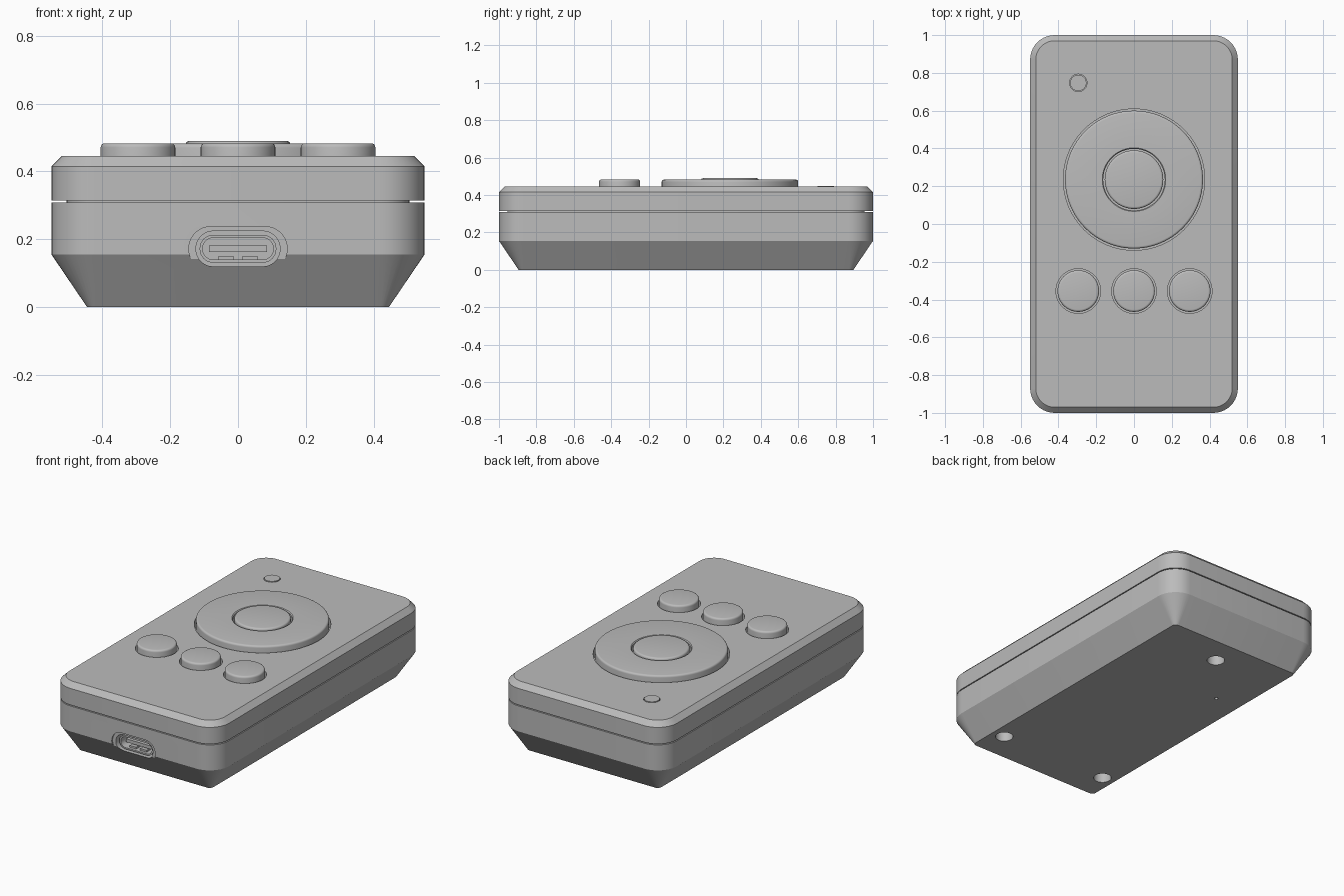
import bpy, bmesh, math

if "Cube" in bpy.data.objects:
    bpy.data.objects.remove(bpy.data.objects["Cube"])

grey = bpy.data.materials.new("light_grey_plastic")
grey.diffuse_color = (0.5, 0.5, 0.5, 1)
grey.use_nodes = True
grey.node_tree.nodes["Principled BSDF"].inputs["Base Color"].default_value = grey.diffuse_color


def finish(name, bm):
    bmesh.ops.recalc_face_normals(bm, faces=bm.faces)
    me = bpy.data.meshes.new(name)
    bm.to_mesh(me)
    bm.free()
    me.materials.append(grey)
    ob = bpy.data.objects.new(name, me)
    bpy.context.collection.objects.link(ob)
    return ob


def rounded_rect(hx, hy, r, n=10):
    pts = []
    for k, (sx, sy) in enumerate([(1, 1), (-1, 1), (-1, -1), (1, -1)]):
        for i in range(n + 1):
            a = math.pi / 2 * (k + i / n)
            pts.append((sx * (hx - r) + r * math.cos(a), sy * (hy - r) + r * math.sin(a)))
    return pts


def loft(name, rings, closed=False):
    """Skin a list of equal point rings; cap the ends or join last to first."""
    bm = bmesh.new()
    loops = [[bm.verts.new(p) for p in ring] for ring in rings]
    pairs = list(zip(loops, loops[1:]))
    if closed:
        pairs.append((loops[-1], loops[0]))
    else:
        bm.faces.new(loops[0])
        bm.faces.new(loops[-1])
    for a, b in pairs:
        for i in range(len(a)):
            j = (i + 1) % len(a)
            bm.faces.new((a[i], a[j], b[j], b[i]))
    return finish(name, bm)


def slab(name, levels):
    """Case section from (inset, z) levels, with corners offset evenly."""
    return loft(name, [[(x, y, z) for x, y in rounded_rect(0.55 - d, 1 - d, 0.13 - d)]
                       for d, z in levels])


def lathe(name, profile, x, y, closed=False, n=64):
    """Turn an (r, z) profile round a vertical axis."""
    return loft(name, [[(x + r * math.cos(2 * math.pi * i / n),
                         y + r * math.sin(2 * math.pi * i / n), z) for i in range(n)]
                       for r, z in profile], closed)


def slot(name, hw, hh, r, zc, y0, y1, hole=0):
    """Rounded block along y; with hole > 0 it becomes a tube of that wall."""
    outer = rounded_rect(hw, hh, r)
    ring = lambda pts, y: [(x, y, z + zc) for x, z in pts]
    if not hole:
        return loft(name, [ring(outer, y0), ring(outer, y1)])
    inner = rounded_rect(hw - hole, hh - hole, r - hole)
    return loft(name, [ring(outer, y0), ring(outer, y1), ring(inner, y1), ring(inner, y0)], True)


def cut(target, cutter):
    mod = target.modifiers.new("cut", 'BOOLEAN')
    mod.operation, mod.solver, mod.object = 'DIFFERENCE', 'EXACT', cutter
    bpy.context.view_layer.objects.active = target
    bpy.ops.object.modifier_apply(modifier=mod.name)
    bpy.data.objects.remove(cutter)


def drill(target, x, y, r, z0, z1, n=48):
    cut(target, lathe("cutter", [(r, z0), (r, z1)], x, y, n=n))


def rounded_top(r, z, b=0.012):
    """Profile points of a rounded outer rim ending at height z."""
    return [(r - b + b * math.cos(a), z - b + b * math.sin(a))
            for a in [math.pi / 8 * i for i in range(5)]]


# Case halves with a seam showing the inner lip
lower = slab("lower_case", [(0.105, 0), (0, 0.155), (0, 0.309)])
upper = slab("upper_case", [(0, 0.315), (0, 0.415), (0.03, 0.445)])
slab("seam_lip", [(0.045, 0.305), (0.045, 0.32)])

# Screw holes and reset pinhole in the underside
for x, y in [(0, 0.725), (0.365, -0.715), (-0.365, -0.715)]:
    drill(lower, x, y, 0.05, -0.05, 0.10)
    drill(lower, x, y, 0.025, 0.05, 0.16)
drill(lower, -0.28, 0.395, 0.01, -0.05, 0.12, 16)

# Port recess and opening in the front
PORT_Z = 0.172
cut(lower, slot("cutter", 0.145, 0.065, 0.064, PORT_Z, -1.05, -0.991))
cut(lower, slot("cutter", 0.124, 0.052, 0.051, PORT_Z, -1.05, -0.74))
slot("port_shell", 0.113, 0.041, 0.040, PORT_Z, -0.972, -0.74, 0.009)
slot("port_tongue", 0.086, 0.010, 0.003, PORT_Z, -0.95, -0.74)
for x in (-0.035, 0.035):
    slot("port_spring", 0.022, 0.006, 0.002, PORT_Z - 0.027, 0, 0.1).location = (x, -0.955, 0)

# Round function buttons
for x in (-0.295, 0, 0.295):
    drill(upper, x, -0.355, 0.118, 0.39, 0.5, 64)
    lathe("function_button", [(0.11, 0.385)] + rounded_top(0.11, 0.483), x, -0.355)

# Direction ring with centre button
PAD_Y = 0.235
drill(upper, 0, PAD_Y, 0.374, 0.39, 0.5, 96)
lathe("direction_ring", [(0.365, 0.385)] + rounded_top(0.365, 0.482) +
      [(0.168, 0.482), (0.163, 0.477), (0.163, 0.385)], 0, PAD_Y, True, 96)
lathe("centre_button", [(0.155, 0.385)] + rounded_top(0.155, 0.49), 0, PAD_Y)

# Indicator light
drill(upper, -0.295, 0.747, 0.046, 0.41, 0.5)
lathe("indicator_light", [(0.043, 0.405), (0.043, 0.449)], -0.295, 0.747, n=48)

# Smooth curved walls, keep hard edges
bpy.ops.object.select_all(action='SELECT')
bpy.context.view_layer.objects.active = lower
bpy.ops.object.shade_smooth_by_angle(angle=math.radians(28))
